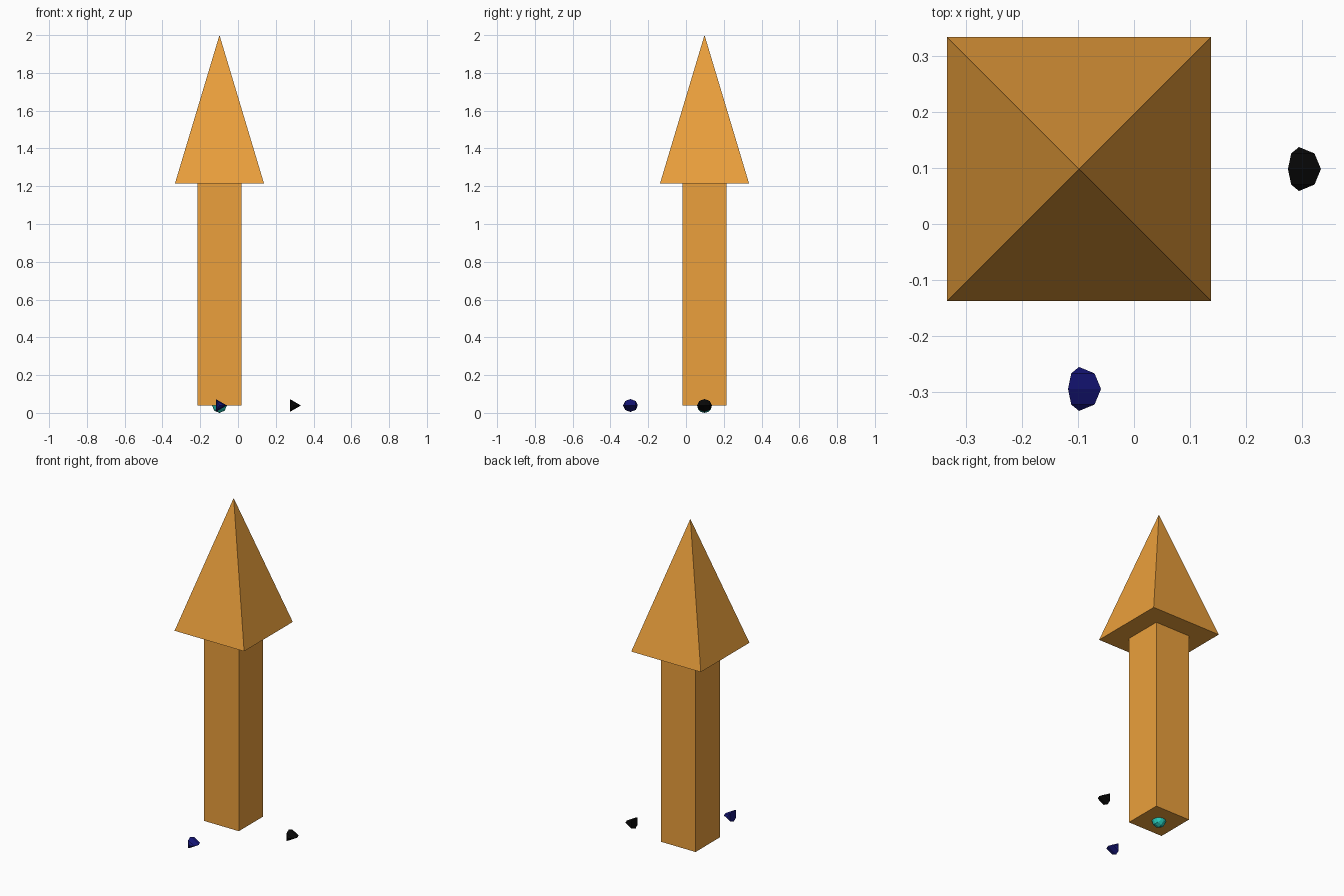
import bpy, bmesh
from math import sin, cos, pi, sqrt
from mathutils import Matrix, Vector

if "Cube" in bpy.data.objects:
    bpy.data.objects.remove(bpy.data.objects["Cube"])

U = 2 / 5.1                      # base unit of the model
BASE = Vector((-0.25 * U, 0.25 * U, 0.1 * U))


def finish(bm, name, mat):
    bmesh.ops.recalc_face_normals(bm, faces=bm.faces[:])
    mesh = bpy.data.meshes.new(name)
    bm.to_mesh(mesh)
    bm.free()
    mesh.materials.append(mat)
    ob = bpy.data.objects.new(name, mesh)
    bpy.context.collection.objects.link(ob)
    return ob


def material(name, rgb):
    mat = bpy.data.materials.new(name)
    mat.diffuse_color = (*rgb, 1)
    mat.use_nodes = True
    mat.node_tree.nodes["Principled BSDF"].inputs["Base Color"].default_value = mat.diffuse_color
    return mat


def square_prism(name, bottom, top, z0, z1, mat):
    """Square-based column or pyramid; widths in base units."""
    bm = bmesh.new()
    bmesh.ops.create_cone(bm, cap_ends=True, segments=4,
                          radius1=bottom * U / sqrt(2), radius2=top * U / sqrt(2),
                          depth=(z1 - z0) * U)
    bmesh.ops.rotate(bm, verts=bm.verts[:], matrix=Matrix.Rotation(pi / 4, 3, 'Z'))
    bmesh.ops.remove_doubles(bm, verts=bm.verts[:], dist=1e-5)
    bmesh.ops.translate(bm, verts=bm.verts[:],
                        vec=BASE + Vector((0, 0, (z0 + z1) / 2 * U)))
    return finish(bm, name, mat)


def ball(name, centre, segments, rings, mat):
    """Low-poly sphere with its poles along y and a corner towards +x."""
    r = 0.1 * U
    bm = bmesh.new()
    loops = []
    for i in range(1, rings):
        a = pi * i / rings
        loops.append([bm.verts.new(centre + r * Vector((
            sin(a) * cos(2 * pi * j / segments), cos(a),
            sin(a) * sin(2 * pi * j / segments)))) for j in range(segments)])
    poles = [bm.verts.new(centre + Vector((0, s * r, 0))) for s in (1, -1)]
    for j in range(segments):
        k = (j + 1) % segments
        for a, b in zip(loops, loops[1:]):
            bm.faces.new((a[j], a[k], b[k], b[j]))
        bm.faces.new((poles[0], loops[0][k], loops[0][j]))
        bm.faces.new((poles[1], loops[-1][j], loops[-1][k]))
    return finish(bm, name, mat)


orange = material("orange", (0.83, 0.35, 0.045))

# Arrow
square_prism("arrow_shaft", 0.6, 0.6, 0, 3, orange)
square_prism("arrow_head", 1.2, 0, 3, 5, orange)

# Small marker balls: origin, side and front
ball("origin_marker", BASE, 8, 6, material("teal", (0.02, 0.6, 0.5)))
ball("side_marker", BASE + Vector((U, 0, 0)), 3, 4, material("black", (0.003, 0.003, 0.003)))
ball("front_marker", BASE + Vector((0, -U, 0)), 3, 4, material("navy", (0.008, 0.008, 0.2)))
